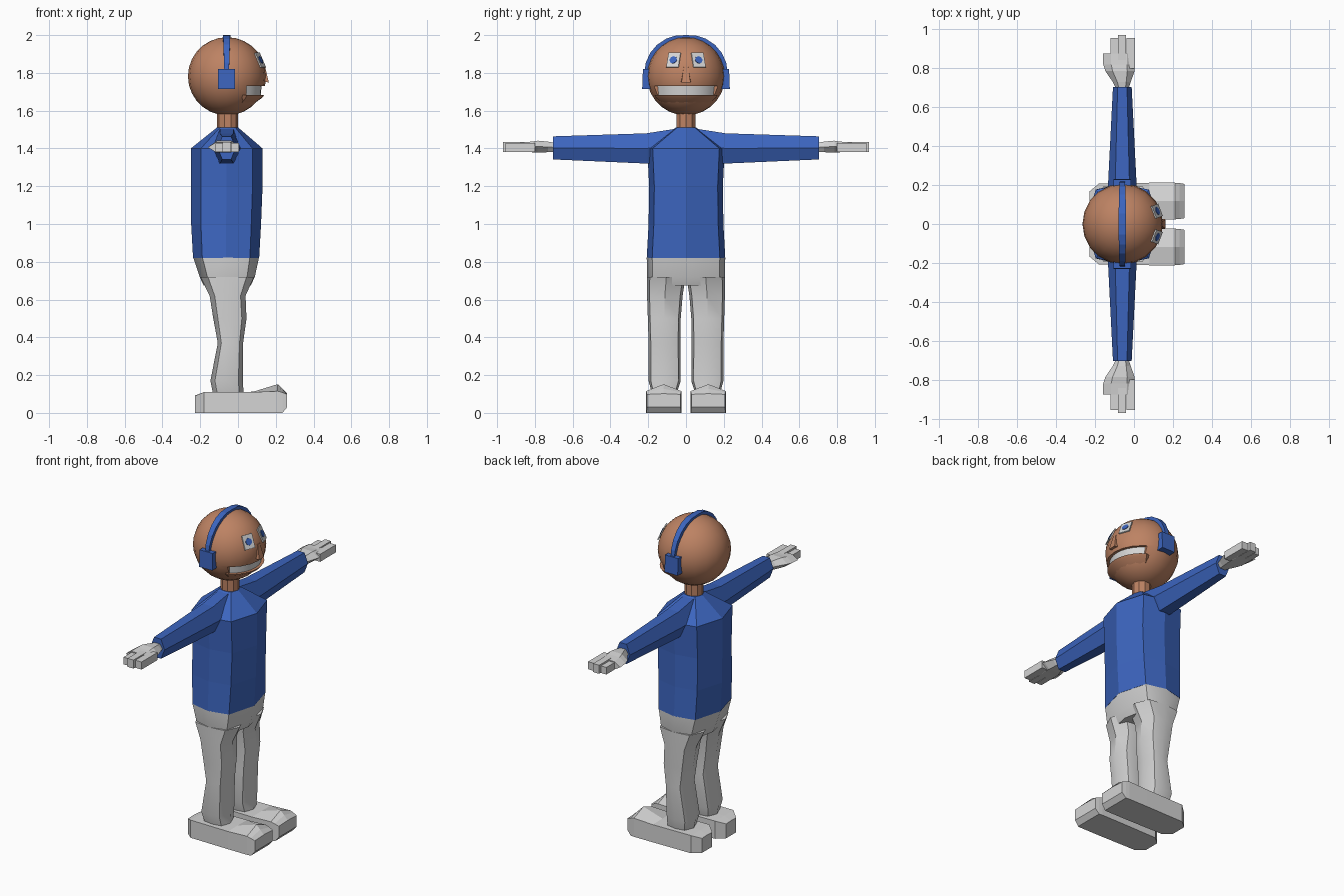
import bpy, bmesh, math
from mathutils import Vector, Matrix

if "Cube" in bpy.data.objects:
    bpy.data.objects.remove(bpy.data.objects["Cube"])


def material(name, rgb):
    m = bpy.data.materials.new(name)
    m.diffuse_color = (*rgb, 1)
    m.use_nodes = True
    m.node_tree.nodes["Principled BSDF"].inputs["Base Color"].default_value = m.diffuse_color
    return m


SKIN = material("skin tan", (0.51, 0.225, 0.125))
BLUE = material("blue", (0.045, 0.13, 0.52))
WHITE = material("light grey", (0.66, 0.66, 0.66))
HC = Vector((-0.058, 0, 1.782))   # head centre
HR = 0.207                        # head radius


def finish(name, bm, mat, smooth=None):
    bmesh.ops.recalc_face_normals(bm, faces=bm.faces)
    me = bpy.data.meshes.new(name)
    bm.to_mesh(me)
    bm.free()
    ob = bpy.data.objects.new(name, me)
    bpy.context.collection.objects.link(ob)
    me.materials.append(mat)
    if smooth:
        bpy.ops.object.select_all(action='DESELECT')
        ob.select_set(True)
        bpy.context.view_layer.objects.active = ob
        bpy.ops.object.shade_smooth_by_angle(angle=math.radians(smooth))
    return ob


def loft(name, rings, mat, smooth=None):
    """Skin a list of equal-length point rings and cap both ends."""
    bm = bmesh.new()
    vs = [[bm.verts.new(p) for p in r] for r in rings]
    n = len(vs[0])
    for a, b in zip(vs, vs[1:]):
        for i in range(n):
            j = (i + 1) % n
            bm.faces.new((a[i], a[j], b[j], b[i]))
    bm.faces.new(vs[0])
    bm.faces.new(vs[-1])
    return finish(name, bm, mat, smooth)


def box(name, lo, hi, mat):
    x0, y0, z0 = lo
    x1, y1, z1 = hi
    return loft(name, [[(x0, y0, z), (x1, y0, z), (x1, y1, z), (x0, y1, z)] for z in (z0, z1)], mat)


OCT = [(1, 0), (.72, .86), (0, 1), (-.72, .86), (-1, 0), (-.72, -.86), (0, -1), (.72, -.86)]
HEX = [(1, 0), (.5, 1), (-.5, 1), (-1, 0), (-.5, -1), (.5, -1)]


def level(z, cx, hx, cy, hy):
    return [(cx + hx * a, cy + hy * b, z) for a, b in OCT]


def across(y, cx, hx, cz, hz):
    return [(cx + hx * a, y, cz + hz * b) for a, b in HEX]


# torso, neck and pelvis
loft("shirt_body", [level(*r) for r in [
    (.82, -.063, .175, 0, .208), (1.0, -.063, .185, 0, .198), (1.2, -.06, .19, 0, .195),
    (1.40, -.06, .19, 0, .205), (1.51, -.055, .057, 0, .055)]], BLUE)
loft("neck", [[(-.055 + .055 * math.cos(i * math.pi / 5), .053 * math.sin(i * math.pi / 5), z)
               for i in range(10)] for z in (1.48, 1.64)], SKIN)
loft("pelvis", [level(*r) for r in [
    (.675, -.057, .125, 0, .195), (.72, -.057, .146, 0, .206), (.822, -.063, .174, 0, .208)]], WHITE, 35)

# head with mouth slot
bm = bmesh.new()
bmesh.ops.create_uvsphere(bm, u_segments=20, v_segments=14, radius=HR,
                          matrix=Matrix.Translation(HC))
head = finish("head", bm, SKIN, 30)
cutter = box("mouth_cutter", (.045, -.168, 1.68), (.3, .168, 1.73), SKIN)
mod = head.modifiers.new("mouth", 'BOOLEAN')
mod.operation = 'DIFFERENCE'
mod.object = cutter
bpy.context.view_layer.objects.active = head
bpy.ops.object.modifier_apply(modifier="mouth")
bpy.data.objects.remove(cutter)


def arc(r, z, n=10, spread=58, back=.0):
    """Closed crescent around the front of the head."""
    a = [math.radians(-spread + 2 * spread * i / n) for i in range(n + 1)]
    pts = [(HC.x + r * math.cos(t), r * math.sin(t), z) for t in a]
    return pts + [(back, pts[-1][1] * .9, z), (back, pts[0][1] * .9, z)]


# teeth and protruding lower lip
loft("teeth", [arc(.178, 1.675), arc(.183, 1.735)], WHITE, 30)
loft("lower_lip", [arc(.135, 1.632), arc(.186, 1.668), arc(.196, 1.682)], SKIN, 30)

# nose wedge
loft("nose", [
    [(.10, -.03, 1.755), (.163, -.024, 1.75), (.163, .024, 1.75), (.10, .03, 1.755)],
    [(.10, -.013, 1.835), (.143, -.011, 1.835), (.143, .011, 1.835), (.10, .013, 1.835)]], SKIN)

# headphone band
rings = []
for i in range(13):
    t = math.pi * i / 12
    w = .012 + .007 * math.sin(t)
    rings.append([(-.06 + x, r * math.cos(t), HC.z + .015 + r * math.sin(t))
                  for x, r in ((-w, .187), (w, .187), (w, .203 + .018 * abs(math.cos(t))),
                               (-w, .203 + .018 * abs(math.cos(t))))])
loft("headphone_band", rings, BLUE)


def disc(name, normal, centre, points, thick, mat):
    """Thin plate lying on the head, facing along normal."""
    side = Vector((0, 0, 1)).cross(normal).normalized()
    up = normal.cross(side)
    loft(name, [[centre + side * u + up * v + normal * h for u, v in points]
                for h in (-.004, thick)], mat)


for s, tag in ((1, "left"), (-1, "right")):
    # ear pads
    loft(tag + "_ear_pad", [
        [(-.105, s * .185, z), (-.015, s * .185, z), (-.015, s * y, z), (-.105, s * y, z)]
        for z, y in ((1.715, .232), (1.82, .228))], BLUE)

    # eyes
    n = Vector((.165, s * .062, .08)).normalized()
    c = HC + n * (HR - .001)
    disc(tag + "_eye_white", n, c, [(-.034, -.042), (.034, -.042), (.034, .042), (-.034, .042)], .003, WHITE)
    disc(tag + "_iris", n, c + n * .003, [(.021 * math.cos(k * math.pi / 4), .021 * math.sin(k * math.pi / 4))
                                          for k in range(8)], .003, BLUE)

    # sleeve
    loft(tag + "_sleeve", [across(s * y, -.06, hx, cz, hz) for y, hx, cz, hz in [
        (.03, .07, 1.42, .088), (.21, .073, 1.40, .08), (.705, .048, 1.403, .061)]], BLUE)

    # hand and fingers
    loft(tag + "_hand", [across(s * y, cx, hx, cz, hz) for y, cx, hx, cz, hz in [
        (.69, -.06, .03, 1.405, .024), (.73, -.063, .046, 1.408, .028), (.785, -.072, .075, 1.41, .031),
        (.82, -.077, .081, 1.408, .028), (.875, -.078, .082, 1.406, .025)]], WHITE)
    for k, (x0, x1, tip, top) in enumerate([(-.12, -.083, .955, 1.425), (-.081, -.04, .97, 1.434),
                                            (-.038, .005, .955, 1.428)]):
        ys = sorted((s * .80, s * tip))
        box(f"{tag}_finger_{k + 1}", (x0, ys[0], 1.381), (x1, ys[1], top), WHITE)

    # trouser leg
    loft(tag + "_leg", [level(z, cx, hx, s * cy, hy) for z, cx, hx, cy, hy in [
        (.72, -.057, .142, .104, .102), (.62, -.055, .095, .112, .094), (.5, -.043, .088, .115, .087),
        (.37, -.04, .067, .114, .084), (.17, -.06, .086, .113, .085), (.09, -.05, .08, .115, .062)]], WHITE, 35)

    # shoe, cross-sections from heel to toe
    loft(tag + "_shoe", [
        [(x, s * .118 - w, zb), (x, s * .118 + w, zb), (x, s * .118 + w, zt), (x, s * .118, zp), (x, s * .118 - w, zt)]
        for x, w, zb, zt, zp in [(-.228, .05, 0, .09, .092), (-.18, .09, 0, .11, .11), (.08, .094, 0, .11, .112),
                                 (.21, .094, 0, .115, .152), (.235, .092, 0, .108, .128),
                                 (.26, .088, .03, .098, .102)]], WHITE)
